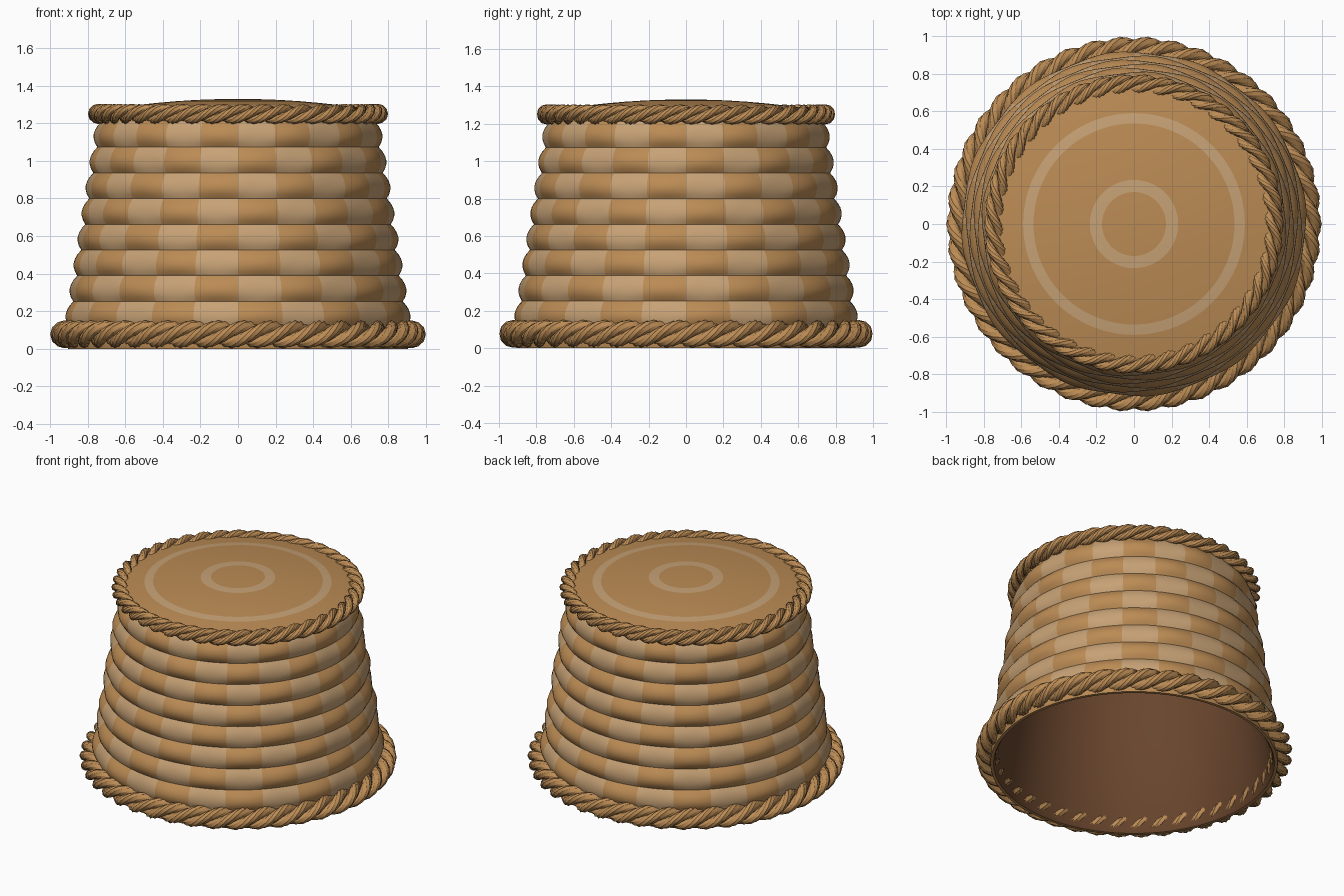
import bpy, bmesh
from math import sin, cos, pi, tau, radians

if "Cube" in bpy.data.objects:
    bpy.data.objects.remove(bpy.data.objects["Cube"], do_unlink=True)


def material(name, color):
    m = bpy.data.materials.new(name)
    m.diffuse_color = (*color, 1)
    m.use_nodes = True
    bsdf = m.node_tree.nodes["Principled BSDF"]
    bsdf.inputs["Base Color"].default_value = (*color, 1)
    bsdf.inputs["Roughness"].default_value = 0.8
    return m


MATS = [material("wicker_brown", (0.50, 0.26, 0.09)),
        material("wicker_tan", (0.57, 0.36, 0.18)),
        material("inner_dark_brown", (0.14, 0.06, 0.026))]
BROWN, TAN, DARK = range(3)


def ring_grid(name, point, around, across, closed, paint=lambda i, j: BROWN, angle=40):
    """Sweep a section round z; point(theta, j) gives radius and height."""
    bm = bmesh.new()
    grid = []
    for i in range(around):
        t = tau * i / around - pi / 2
        row = []
        for j in range(across):
            r, z = point(t, j)
            row.append(bm.verts.new((r * cos(t), r * sin(t), z)))
        grid.append(row)
    for i in range(around):
        nxt = grid[(i + 1) % around]
        for j in range(across if closed else across - 1):
            k = (j + 1) % across
            f = bm.faces.new((grid[i][j], nxt[j], nxt[k], grid[i][k]))
            f.material_index = paint(i, j)
    bmesh.ops.remove_doubles(bm, verts=bm.verts, dist=0.0005)
    bmesh.ops.recalc_face_normals(bm, faces=bm.faces)
    me = bpy.data.meshes.new(name)
    bm.to_mesh(me)
    bm.free()
    for m in MATS:
        me.materials.append(m)
    ob = bpy.data.objects.new(name, me)
    bpy.context.collection.objects.link(ob)
    bpy.ops.object.select_all(action="DESELECT")
    ob.select_set(True)
    bpy.context.view_layer.objects.active = ob
    bpy.ops.object.shade_smooth_by_angle(angle=radians(angle))
    return ob


# Woven wall: bulging rows with a checker of two wicker colours
ROWS, COLS, SUB, PER = 8, 24, 6, 6
Z0, Z1 = 0.115, 1.21
STEPS = ROWS * SUB
REST = [(0.715, 1.24), (0.69, 1.2), (0.875, 0.015), (0.885, 0.0), (0.905, 0.0), (0.91, 0.03)]


def wall_point(t, j):
    if j > STEPS:
        return REST[j - STEPS - 1]
    z = Z0 + (Z1 - Z0) * j / STEPS
    wave = sin(pi * j / SUB)
    r = 0.765 + 0.156 * (1.14 - z) - 0.026 * (1 - abs(wave) ** 0.8)
    return r + 0.007 * sin(COLS / 2 * t) * wave, z


def wall_paint(i, j):
    if j < STEPS:
        return TAN if (i // PER + j // SUB) % 2 else BROWN
    return DARK if j in (STEPS + 2, STEPS + 3) else BROWN


ring_grid("woven_wall", wall_point, COLS * PER, STEPS + 1 + len(REST), True, wall_paint, 50)

# Domed base panel with two inlaid rings and a dark underside
RADII = [0, 0.08, 0.17, 0.235, 0.33, 0.43, 0.535, 0.59, 0.66, 0.725]
panel = [(r, 1.33 - 0.115 * r * r) for r in RADII] + [(0.725, 1.2), (0, 1.2)]


def panel_paint(i, j):
    if j == len(panel) - 2:
        return DARK
    return TAN if j < len(RADII) and RADII[j] in (0.17, 0.535) else BROWN


ring_grid("base_panel", lambda t, j: panel[j], 96, len(panel), False, panel_paint)


# Twisted rope borders, three strands each
def rope(name, radius, height, offset, thick, turns=14, strands=3, sides=8):
    for s in range(strands):
        def strand(t, j, s=s):
            a = turns * t + tau * s / strands
            b = a + tau * j / sides
            return (radius + offset * cos(a) + thick * cos(b),
                    height + offset * sin(a) + thick * sin(b))
        ring_grid(f"{name}_strand_{s + 1}", strand, turns * 12, sides, True, angle=35)


rope("bottom_rope", 0.926, 0.077, 0.036, 0.038)
rope("top_rope", 0.745, 1.25, 0.026, 0.028)
